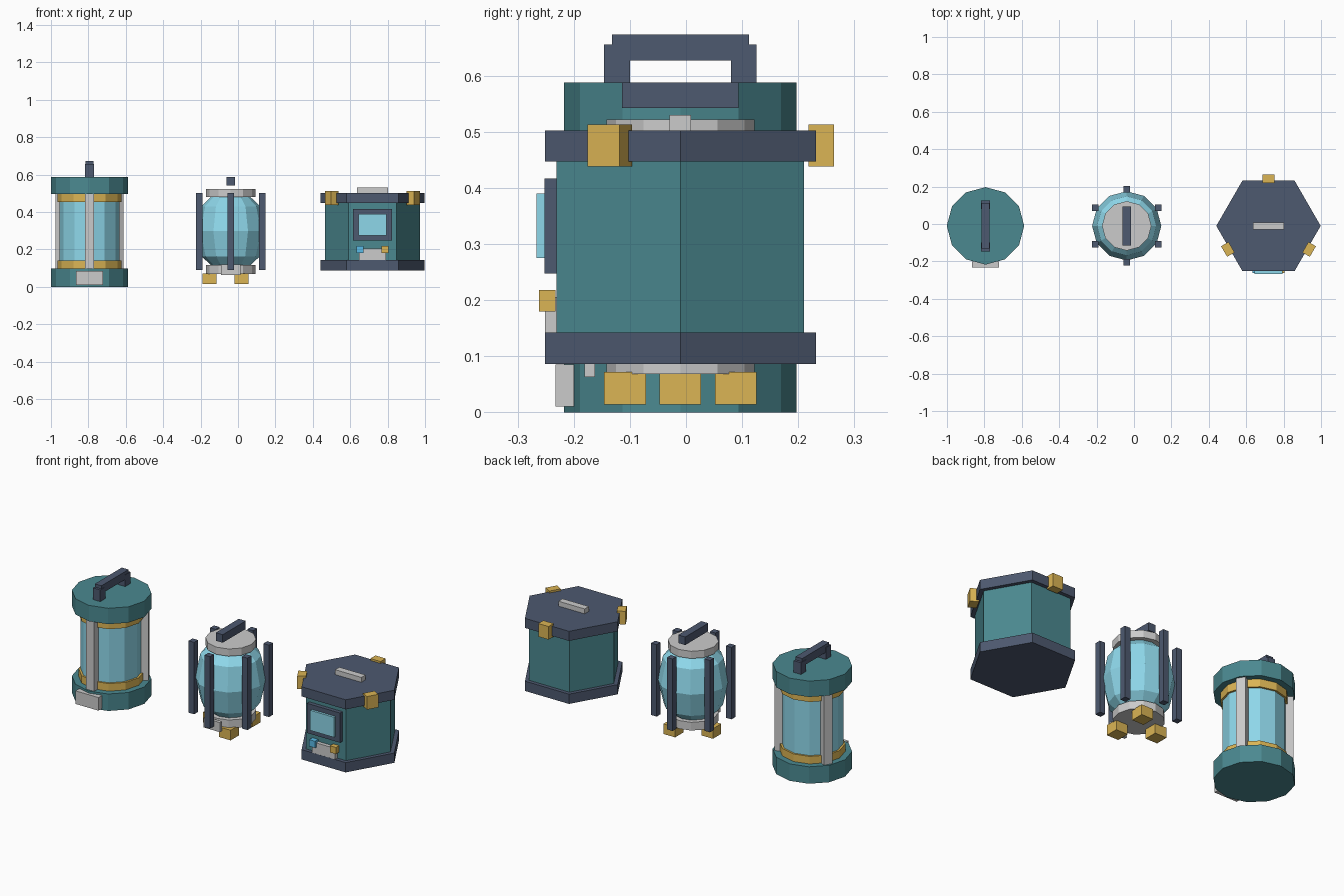
import bpy, bmesh
from math import sin, cos, pi, radians
from mathutils import Matrix

if "Cube" in bpy.data.objects:
    bpy.data.objects.remove(bpy.data.objects["Cube"])


def mat(name, rgb):
    m = bpy.data.materials.new(name)
    m.diffuse_color = (*rgb, 1)
    m.use_nodes = True
    m.node_tree.nodes["Principled BSDF"].inputs["Base Color"].default_value = m.diffuse_color
    return m


TEAL = mat("teal", (0.07, 0.25, 0.28))
GLASS = mat("pale_glass", (0.27, 0.68, 0.82))
GOLD = mat("gold", (0.71, 0.46, 0.09))
DARK = mat("dark_slate", (0.075, 0.1, 0.16))
BLUE = mat("bright_blue", (0.1, 0.5, 0.8))
CY = -0.01  # shared centre line of the three units


def finish(name, bm, material):
    bmesh.ops.recalc_face_normals(bm, faces=bm.faces)
    me = bpy.data.meshes.new(name)
    bm.to_mesh(me)
    bm.free()
    ob = bpy.data.objects.new(name, me)
    bpy.context.collection.objects.link(ob)
    if material:
        me.materials.append(material)
    return ob


def box(name, x, y, z, material=None):
    """Box from (low, high) ranges on each axis."""
    bm = bmesh.new()
    bmesh.ops.create_cube(bm, size=1)
    for v in bm.verts:
        v.co = [(r[0] + r[1]) / 2 + c * (r[1] - r[0]) for r, c in zip((x, y, z), v.co)]
    return finish(name, bm, material)


def radial_box(name, cx, angle, radius, depth, width, z, material=None):
    """Box turned to face outward at an angle around a unit's centre."""
    ob = box(name, (radius - depth / 2, radius + depth / 2), (-width / 2, width / 2), z, material)
    ob.data.transform(Matrix.Translation((cx, CY, 0)) @ Matrix.Rotation(radians(angle), 4, 'Z'))
    return ob


def lathe(name, cx, profile, sides, material=None):
    """Flat-sided turned solid from (radius, height) points, capped at both ends."""
    bm = bmesh.new()
    rings = [[bm.verts.new((cx + r * cos(2 * pi * i / sides), CY + r * sin(2 * pi * i / sides), z))
              for i in range(sides)] for r, z in profile]
    for a, b in zip(rings, rings[1:]):
        for i in range(sides):
            j = (i + 1) % sides
            bm.faces.new((a[i], a[j], b[j], b[i]))
    bm.faces.new(rings[0])
    bm.faces.new(rings[-1])
    return finish(name, bm, material)


def prism(name, cx, r, z0, z1, sides=12, material=None):
    return lathe(name, cx, [(r, z0), (r, z1)], sides, material)


# Left unit: glass canister with heavy caps
L = -0.794
prism("canister_base", L, 0.207, 0, 0.097, material=TEAL)
prism("canister_lid", L, 0.207, 0.497, 0.588, material=TEAL)
prism("canister_glass", L, 0.161, 0.09, 0.5, material=GLASS)
prism("canister_lower_ring", L, 0.172, 0.097, 0.14, material=GOLD)
prism("canister_upper_ring", L, 0.172, 0.452, 0.497, material=GOLD)
for a in (30, 150, 270):
    radial_box("canister_rod", L, a, 0.172, 0.046, 0.05, (0.095, 0.5))
box("canister_plate", (L - 0.073, L + 0.073), (-0.233, -0.2), (0.01, 0.085))
for s in (-1, 1):
    y = CY + s * 0.113
    box("canister_handle_post", (L - 0.023, L + 0.023), (y - 0.023, y + 0.023), (0.585, 0.655), DARK)
box("canister_handle_bar", (L - 0.021, L + 0.021), (CY - 0.122, CY + 0.122), (0.627, 0.673), DARK)

# Middle unit: faceted bulb inside a ring of rods
M = -0.039
lathe("bulb_glass", M, [(0.1, 0.11), (0.155, 0.162), (0.185, 0.297), (0.158, 0.43), (0.1, 0.485)], 12, GLASS)
prism("bulb_base_disc", M, 0.132, 0.068, 0.115)
prism("bulb_top_disc", M, 0.132, 0.48, 0.522)
for i in range(6):
    a = radians(30 + 60 * i)
    x, y = M + 0.195 * cos(a), CY + 0.195 * sin(a)
    box("bulb_rod", (x - 0.0175, x + 0.0175), (y - 0.0175, y + 0.0175), (0.09, 0.502), DARK)
for i in range(3):
    a = radians(60 + 120 * i)
    x, y = M + 0.114 * cos(a), CY + 0.114 * sin(a)
    box("bulb_foot", (x - 0.037, x + 0.037), (y - 0.037, y + 0.037), (0.014, 0.072), GOLD)
box("bulb_plate", (M - 0.052, M + 0.052), (-0.181, -0.162), (0.063, 0.118))
box("bulb_handle_bar", (M - 0.022, M + 0.022), (CY - 0.104, CY + 0.104), (0.542, 0.588), DARK)

# Right unit: hexagonal case with screen and controls
R = 0.719
prism("case_body", R, 0.2546, 0.14, 0.45, 6, TEAL)
prism("case_base", R, 0.279, 0.086, 0.142, 6, DARK)
prism("case_lid", R, 0.279, 0.447, 0.502, 6, DARK)
box("case_lid_grip", (R - 0.083, R + 0.083), (CY - 0.019, CY + 0.019), (0.5, 0.53))
for a in (90, 210, 330):
    radial_box("case_latch", R, a, 0.251, 0.046, 0.065, (0.438, 0.513), GOLD)
box("screen_frame", (R - 0.105, R + 0.105), (-0.2525, -0.225), (0.247, 0.417), DARK)
box("screen", (R - 0.075, R + 0.075), (-0.266, -0.245), (0.275, 0.39), GLASS)
box("control_panel", (R - 0.073, R + 0.073), (-0.251, -0.225), (0.125, 0.205))
for s, m in ((-1, BLUE), (1, GOLD)):
    x = R + s * 0.066
    box("control_knob", (x - 0.019, x + 0.019), (-0.262, -0.233), (0.18, 0.218), m)
